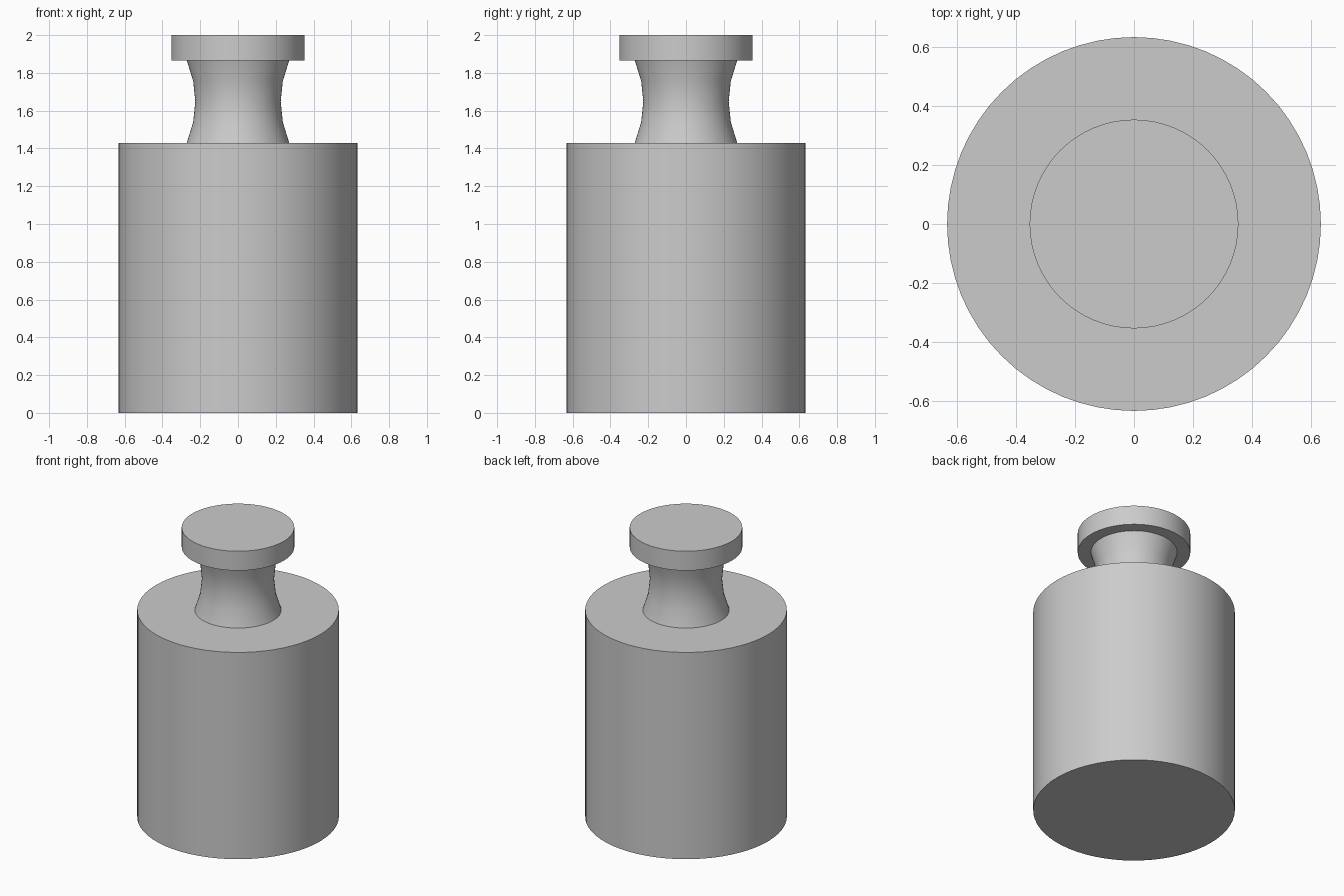
import bpy
import math

cube = bpy.data.objects.get("Cube")
if cube:
    bpy.data.objects.remove(cube, do_unlink=True)

SEGMENTS = 64

# Single grey metal
metal = bpy.data.materials.new("grey metal")
metal.use_nodes = True
GREY = (0.6, 0.6, 0.6, 1)
metal.diffuse_color = GREY
metal.node_tree.nodes["Principled BSDF"].inputs["Base Color"].default_value = GREY


def lathe(name, profile, capped=True):
    """Turn (radius, height) points around z, closing the ends when capped."""
    verts, faces = [], []
    for radius, z in profile:
        for i in range(SEGMENTS):
            a = math.tau * i / SEGMENTS
            verts.append((radius * math.cos(a), radius * math.sin(a), z))
    for ring in range(len(profile) - 1):
        low, high = ring * SEGMENTS, (ring + 1) * SEGMENTS
        for i in range(SEGMENTS):
            j = (i + 1) % SEGMENTS
            faces.append((low + i, low + j, high + j, high + i))
    if capped:
        faces.append(tuple(reversed(range(SEGMENTS))))
        faces.append(tuple(range(len(verts) - SEGMENTS, len(verts))))
    mesh = bpy.data.meshes.new(name)
    mesh.from_pydata(verts, [], faces)
    mesh.materials.append(metal)
    obj = bpy.data.objects.new(name, mesh)
    bpy.context.collection.objects.link(obj)
    bpy.ops.object.select_all(action="DESELECT")
    obj.select_set(True)
    bpy.context.view_layer.objects.active = obj
    bpy.ops.object.shade_smooth_by_angle(angle=math.radians(30))
    return obj


BODY_TOP, KNOB_BASE, TOP = 1.43, 1.866, 2.0

# Heavy cylindrical body
lathe("body", [(0.632, 0), (0.632, BODY_TOP)])

# Waisted neck, a shallow concave arc
STEPS = 4
neck = []
for k in range(STEPS + 1):
    t = 2 * k / STEPS - 1
    z = BODY_TOP + (KNOB_BASE - BODY_TOP) * k / STEPS
    neck.append((0.226 + 0.045 * t * t, z))
lathe("neck", neck, capped=False)

# Flat disc knob
lathe("knob", [(0.353, KNOB_BASE), (0.353, TOP)])
